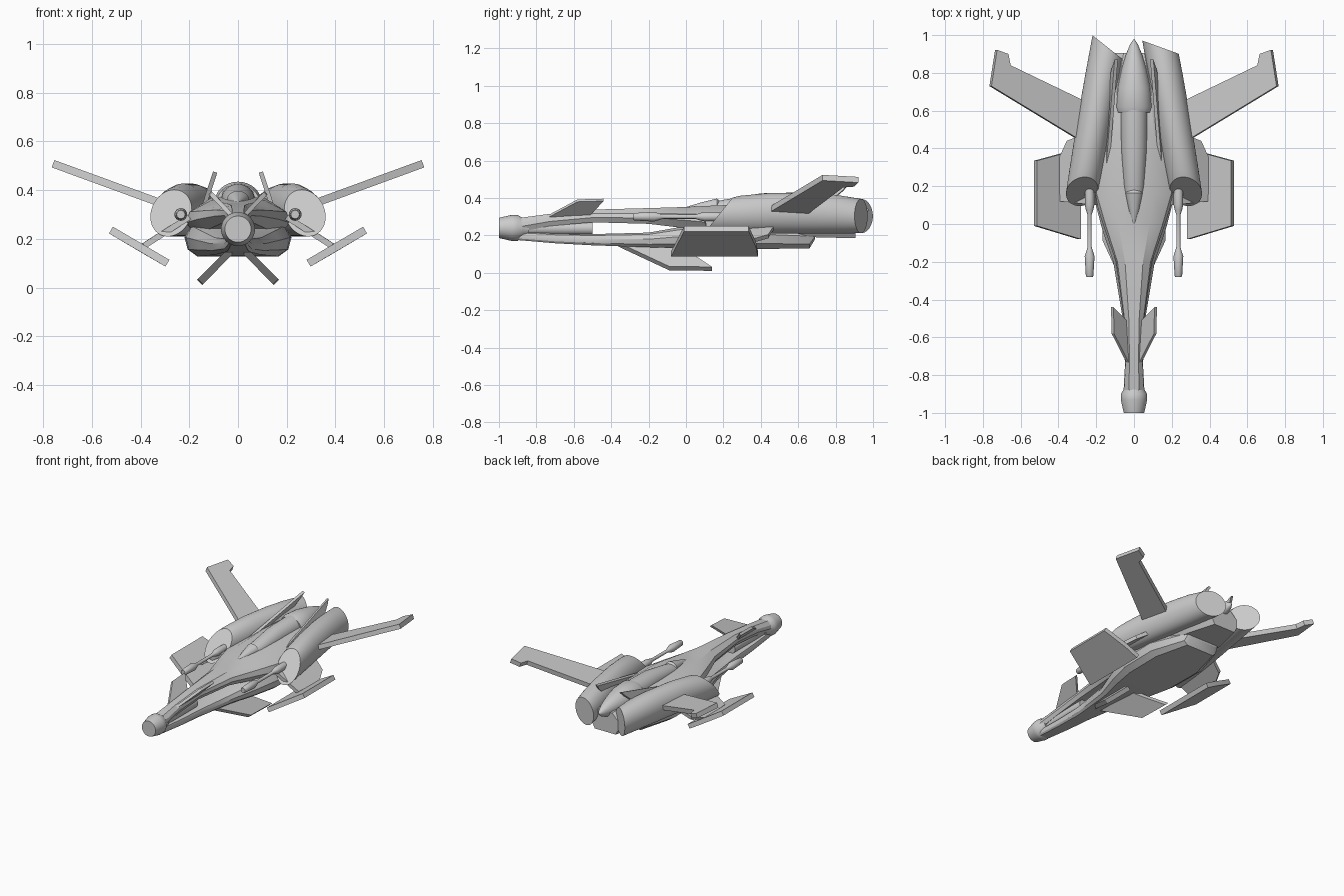
import bpy, bmesh, math
from mathutils import Vector

if "Cube" in bpy.data.objects:
    bpy.data.objects.remove(bpy.data.objects["Cube"])


def finish(bm, name, mirror=False, angle=35):
    bmesh.ops.recalc_face_normals(bm, faces=bm.faces)
    me = bpy.data.meshes.new(name)
    bm.to_mesh(me)
    bm.free()
    ob = bpy.data.objects.new(name, me)
    bpy.context.collection.objects.link(ob)
    if mirror:
        ob.modifiers.new("mirror", 'MIRROR').use_mirror_merge = False
    bpy.ops.object.select_all(action='DESELECT')
    ob.select_set(True)
    bpy.context.view_layer.objects.active = ob
    bpy.ops.object.shade_smooth_by_angle(angle=math.radians(angle))
    return ob


def skin(rings, name, mirror=False, angle=35):
    """Join a row of equal point rings into a capped solid."""
    bm = bmesh.new()
    loops = [[bm.verts.new(p) for p in r] for r in rings]
    n = len(loops[0])
    for a, b in zip(loops, loops[1:]):
        for i in range(n):
            j = (i + 1) % n
            bm.faces.new((a[i], a[j], b[j], b[i]))
    bm.faces.new(loops[0])
    bm.faces.new(loops[-1])
    return finish(bm, name, mirror, angle)


def circle(n):
    return [(math.cos(2 * math.pi * i / n), math.sin(2 * math.pi * i / n)) for i in range(n)]


def loft(name, stations, profile, mirror=False, x=0, angle=35):
    """Stations are (y, half width, bottom z, top z)."""
    rings = [[(x + px * w, y, (lo + hi) / 2 + pz * (hi - lo) / 2) for px, pz in profile]
             for y, w, lo, hi in stations]
    return skin(rings, name, mirror, angle)


def turned(name, stations, x, z, mirror=False, n=24):
    """Round part along y; stations are (y, radius)."""
    return loft(name, [(y, r, z - r, z + r) for y, r in stations], circle(n), mirror, x, 30)


def plate(name, pts, t):
    """Flat mirrored panel from a 3D outline."""
    vs = [Vector(p) for p in pts]
    nrm = Vector()
    for i, v in enumerate(vs):
        nrm += v.cross(vs[(i + 1) % len(vs)])
    off = nrm.normalized() * t / 2
    return skin([[v - off for v in vs], [v + off for v in vs]], name, True, 20)


# Nose and central barrel
turned("nose_cap", [(-1, .054), (-.93, .07), (-.90, .069), (-.87, .052), (-.84, .045)], 0, .24, n=32)
turned("nose_barrel", [(-.88, .036), (-.5, .036)], 0, .238)

# Upper hull: chamfered sides and a flat deck
upper = [(-1, -.25), (-.75, -1), (.75, -1), (1, -.25), (.92, .35), (.5, 1), (-.5, 1), (-.92, .35)]
loft("upper_hull", [(-.88, .055, .22, .295), (-.73, .047, .25, .315), (-.5, .055, .27, .338),
                    (-.2, .095, .262, .346), (0, .165, .238, .352), (.16, .215, .21, .36),
                    (.45, .215, .2, .37), (.7, .18, .19, .37), (.905, .11, .185, .33)],
     upper, angle=30)

# Lower hull: wide belly with flat underside
lower = [(-.76, -1), (.76, -1), (.94, -.6), (1, .1), (.88, .75), (.6, 1),
         (-.6, 1), (-.88, .75), (-1, .1), (-.94, -.6)]
loft("lower_hull", [(-.9, .04, .175, .22), (-.7, .05, .158, .21), (-.5, .06, .147, .207),
                    (-.2, .11, .137, .215), (-.03, .168, .131, .245), (.15, .215, .128, .27),
                    (.42, .22, .128, .27), (.66, .14, .13, .25), (.69, .13, .18, .25)],
     lower, angle=30)

# Spine fairing, its front spike, and the tail cone
rnd = circle(32)
loft("spine", [(.02, .03, .3, .355), (.2, .055, .3, .39), (.4, .068, .29, .425),
               (.62, .072, .28, .43)], rnd)
loft("spine_spike", [(0, .004, .345, .352), (.08, .028, .33, .376), (.165, .046, .32, .397),
                     (.18, .03, .33, .385)], rnd)
loft("tail_cone", [(.59, .088, .27, .425), (.62, .096, .265, .435), (.72, .088, .265, .43),
                   (.82, .066, .275, .41), (.9, .042, .29, .385), (.95, .021, .31, .36),
                   (.977, .003, .333, .339)], rnd)


# Engines: toed-in tubes with raked intakes and slanted exhausts
def engine(name, side, exhaust_slant):
    rings = []
    for y, w, lo, hi, rake, slant in [
            (.172, .084, .21, .402, .8, 0), (.29, .087, .21, .412, 0, 0),
            (.45, .09, .21, .427, 0, 0), (.65, .092, .21, .427, 0, 0),
            (.8, .092, .21, .417, 0, 0), (.936, .09, .212, .395, 0, exhaust_slant)]:
        cz, h, ring = (lo + hi) / 2, (hi - lo) / 2, []
        for c, s in circle(48):
            dy = rake * s * h + slant * c * w
            cx = .275 - .176 * (y + dy - .172)
            ring.append((side * cx + c * w, y + dy, cz + s * h))
        rings.append(ring)
    skin(rings, name)


engine("engine_right", 1, -.39)
engine("engine_left", -1, -.7)

# Main wings with notched tips
def wing_z(x):
    return .348 + (x - .32) * .365


plate("rear_wing", [(x, y, wing_z(x)) for x, y in
                    [(.2, .39), (.76, .73), (.73, .922), (.67, .9), (.658, .84), (.18, .61)]], .032)

# Tilted side panels and their pylons
plate("side_panel", [(.29, -.08, .1), (.29, .385, .1), (.375, .375, .149),
                     (.522, .335, .236), (.522, -.01, .236)], .032)
plate("panel_pylon", [(.2, .1, .29), (.385, .12, .172), (.395, .34, .166),
                      (.35, .44, .195), (.2, .5, .29)], .024)

# Cannons
turned("cannon", [(-.28, .017), (-.275, .02), (-.17, .026), (-.13, .013), (-.12, .011), (.05, .011),
                  (.075, .02), (.1, .025), (.15, .025), (.22, .022)], .235, .3, True)

# Nose canards, belly fins and upright tail fins
plate("nose_canard", [(.025, -.75, .295), (.112, -.58, .386), (.115, -.44, .39), (.025, -.53, .295)], .018)
plate("belly_fin", [(.03, -.36, .15), (.155, -.09, .024), (.158, .14, .021), (.08, .02, .1),
                    (.03, -.05, .15)], .03)
plate("tail_fin", [(.138, .32, .34), (.138, .72, .34), (.105, .84, .44), (.094, .87, .474)], .018)
